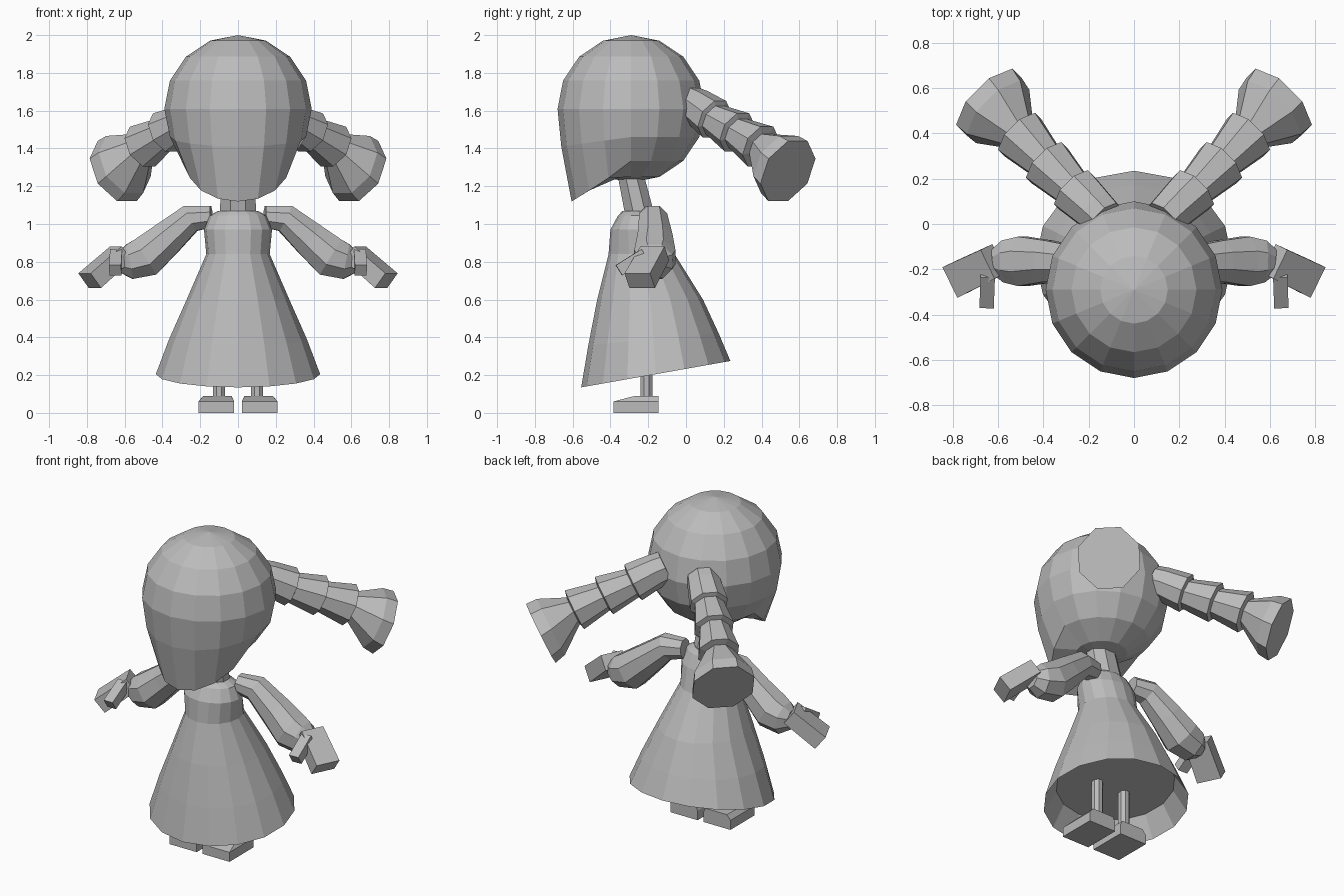
import bpy, bmesh, math
from mathutils import Vector

if "Cube" in bpy.data.objects:
    bpy.data.objects.remove(bpy.data.objects["Cube"])

grey = bpy.data.materials.new("plain grey")
grey.diffuse_color = (0.5, 0.5, 0.5, 1)
grey.use_nodes = True
grey.node_tree.nodes["Principled BSDF"].inputs["Base Color"].default_value = grey.diffuse_color


def ring(c, u, v, n, phase=0.0):
    """n points on an ellipse with half-axes u and v around c."""
    return [Vector(c) + u * math.cos(phase + 2 * math.pi * i / n)
            + v * math.sin(phase + 2 * math.pi * i / n) for i in range(n)]


def loft(name, rings, mirror=False):
    """Skin a list of point rings, cap both ends, optionally mirror in x."""
    bm = bmesh.new()
    vs = [[bm.verts.new(p) for p in r] for r in rings]
    for a, b in zip(vs, vs[1:]):
        n = len(a)
        for i in range(n):
            j = (i + 1) % n
            bm.faces.new((a[i], a[j], b[j], b[i]))
    bm.faces.new(vs[0])
    bm.faces.new(vs[-1])
    bmesh.ops.recalc_face_normals(bm, faces=bm.faces)
    me = bpy.data.meshes.new(name)
    bm.to_mesh(me)
    bm.free()
    me.materials.append(grey)
    ob = bpy.data.objects.new(name, me)
    bpy.context.collection.objects.link(ob)
    if mirror:
        ob.modifiers.new("mirror", 'MIRROR')
    return ob


def tube(name, pts, n=8, axis=None, flat=1.0, phase=None, mirror=True):
    """Loft along points (x, y, z, radius); flat scales the thickness."""
    phase = math.pi / n if phase is None else phase
    rings = []
    for i, p in enumerate(pts):
        a, b = pts[max(i - 1, 0)], pts[min(i + 1, len(pts) - 1)]
        d = Vector(axis) if axis else Vector(b[:3]) - Vector(a[:3])
        d.normalize()
        u = d.cross(Vector((0, 0, 1))).normalized()
        rings.append(ring(p[:3], u * p[3], u.cross(d) * p[3] * flat, n, phase))
    return loft(name, rings, mirror)


# Head: 16-sided ball whose lower front is pulled down into a chin
CY, CZ, R = -0.29, 1.61, 0.39
bm = bmesh.new()
bmesh.ops.create_uvsphere(bm, u_segments=16, v_segments=8, radius=R)
for v in bm.verts:
    x, y, z = v.co
    flat_r = math.hypot(x, y)
    front = max(0.0, -y / flat_r) if flat_r > 0.01 else 0.0
    if abs(z + R * math.sin(math.pi / 4)) < 0.02:      # jaw line
        v.co.z -= 0.215 * front ** 0.9
        v.co.y -= 0.04 * front
    elif abs(z + R * math.sin(math.pi / 8)) < 0.02:    # cheeks
        v.co.z -= 0.05 * front
        v.co.y -= 0.01 * front
    v.co += Vector((0, CY, CZ))
me = bpy.data.meshes.new("head")
bm.to_mesh(me)
bm.free()
me.materials.append(grey)
bpy.context.collection.objects.link(bpy.data.objects.new("head", me))

# Neck: leans forward
X, Y = Vector((1, 0, 0)), Vector((0, 1, 0))
loft("neck", [ring((0, -0.24, 1.03), X * 0.105, Y * 0.085, 8, math.pi / 8),
              ring((0, -0.295, 1.27), X * 0.095, Y * 0.075, 8, math.pi / 8)])

# Dress: tilted elliptical rings (z, y centre, half width, half depth, tilt)
profile = [(0.33, -0.165, 0.355, 0.325, 0.177),   # recessed underside
           (0.205, -0.16, 0.435, 0.395, 0.177),   # hem
           (0.39, -0.172, 0.365, 0.345, 0.09),
           (0.60, -0.19, 0.272, 0.28, 0.0),
           (0.84, -0.235, 0.168, 0.175, 0.0),
           (0.97, -0.25, 0.18, 0.15, 0.0),
           (1.045, -0.25, 0.15, 0.11, 0.0),
           (1.07, -0.25, 0.105, 0.085, 0.0)]
loft("dress", [ring((0, yc, z), X * rx, (Y + Vector((0, 0, t))) * ry, 16)
               for z, yc, rx, ry, t in profile])

# Puffed sleeves
tube("sleeve", [(0.14, -0.19, 1.04, 0.06), (0.25, -0.175, 1.03, 0.08),
                (0.38, -0.165, 0.92, 0.10), (0.49, -0.165, 0.825, 0.118),
                (0.575, -0.165, 0.80, 0.10), (0.625, -0.17, 0.80, 0.06)])

# Hands and thumbs: simple blocks
tube("hand", [(0.62, -0.165, 0.845, 0.10), (0.785, -0.245, 0.70, 0.106)],
     n=4, flat=0.66)
tube("thumb", [(0.645, -0.22, 0.84, 0.045), (0.65, -0.355, 0.755, 0.045)], n=4)

# Braids: stepped flaring segments ending in a wide tuft
tube("braid", [(0.13, 0.02, 1.64, 0.095), (0.17, 0.06, 1.62, 0.10),
               (0.265, 0.15, 1.555, 0.115), (0.27, 0.155, 1.55, 0.09),
               (0.385, 0.27, 1.485, 0.12), (0.39, 0.275, 1.48, 0.09),
               (0.505, 0.395, 1.41, 0.125), (0.51, 0.40, 1.405, 0.085),
               (0.60, 0.495, 1.315, 0.18), (0.64, 0.54, 1.28, 0.19)],
     axis=(0.645, 0.645, -0.42))

# Legs
loft("leg", [ring((0.10, -0.21, z), X * 0.034, Y * 0.034, 8, math.pi / 8)
             for z in (0.05, 0.36)], True)

# Shoes: block with a raised, narrower top behind the toe
def rect(x0, x1, y0, y1, z0, z1):
    return [Vector(p) for p in ((x0, y0, z0), (x1, y0, z0), (x1, y1, z1), (x0, y1, z1))]


loft("shoe", [rect(0.02, 0.21, -0.385, -0.145, 0, 0),
              rect(0.02, 0.21, -0.385, -0.145, 0.06, 0.06),
              rect(0.035, 0.185, -0.28, -0.145, 0.088, 0.09)], True)
